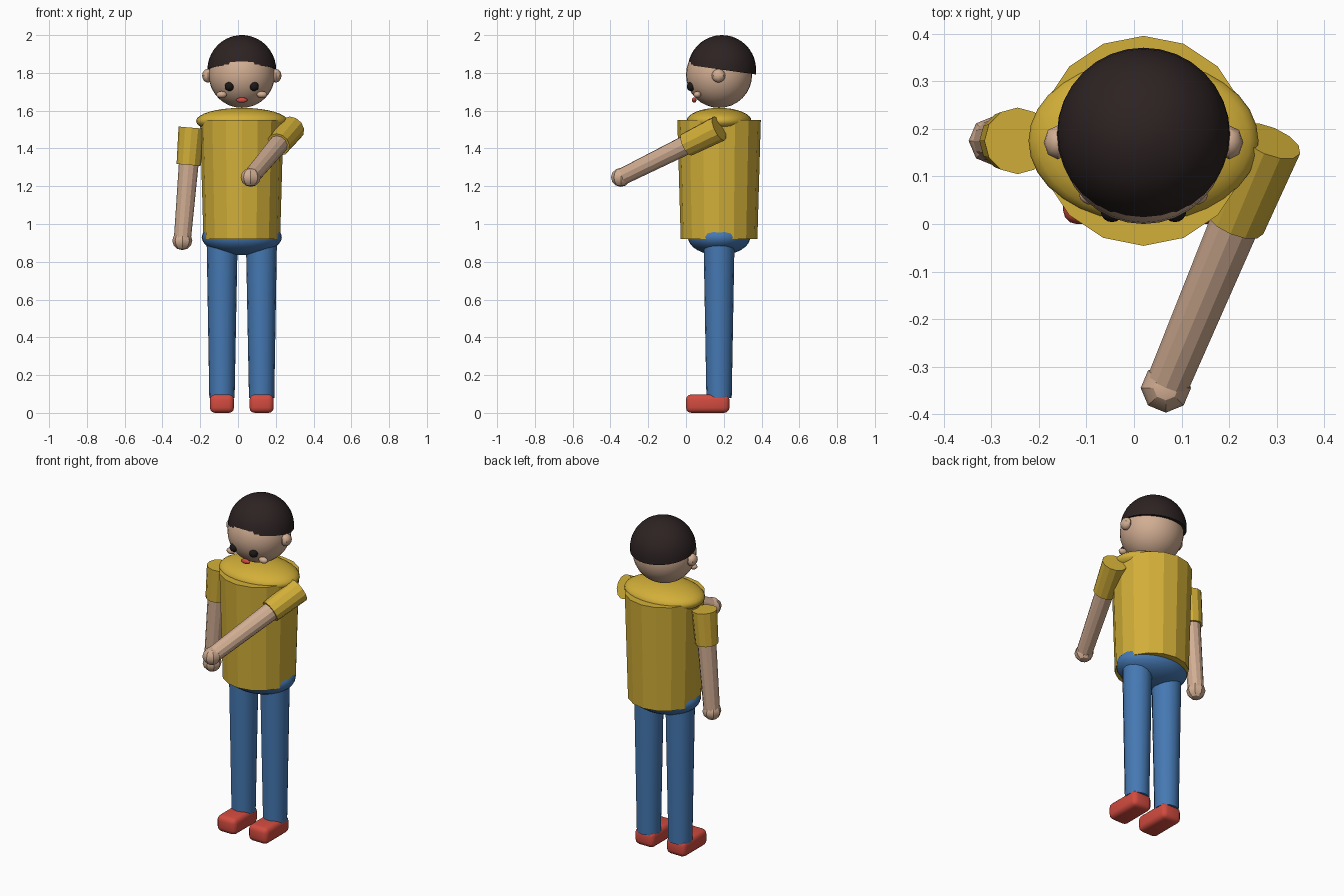
import bpy, bmesh, math
from mathutils import Vector, Matrix

if "Cube" in bpy.data.objects:
    bpy.data.objects.remove(bpy.data.objects["Cube"])

CX, CY = 0.02, 0.175  # body axis


def material(name, rgb):
    m = bpy.data.materials.new(name)
    m.use_nodes = True
    m.diffuse_color = (*rgb, 1)
    m.node_tree.nodes["Principled BSDF"].inputs["Base Color"].default_value = (*rgb, 1)
    return m


skin = material("skin", (0.64, 0.42, 0.29))
yellow = material("shirt yellow", (0.65, 0.43, 0.04))
blue = material("trouser blue", (0.06, 0.19, 0.45))
red = material("shoe red", (0.64, 0.07, 0.05))
dark = material("hair dark brown", (0.026, 0.016, 0.016))
black = material("eye black", (0.012, 0.009, 0.009))


def finish(name, bm, mat, smooth):
    mesh = bpy.data.meshes.new(name)
    bm.to_mesh(mesh)
    bm.free()
    mesh.materials.append(mat)
    obj = bpy.data.objects.new(name, mesh)
    bpy.context.collection.objects.link(obj)
    if smooth:
        bpy.ops.object.select_all(action="DESELECT")
        obj.select_set(True)
        bpy.context.view_layer.objects.active = obj
        bpy.ops.object.shade_smooth_by_angle(angle=math.radians(smooth))
    return obj


def ball(name, centre, radii, mat, segments=32, rings=16, smooth=40):
    bm = bmesh.new()
    bmesh.ops.create_uvsphere(bm, u_segments=segments, v_segments=rings, radius=1)
    bm.transform(Matrix.Translation(centre) @ Matrix.Diagonal((*radii, 1)))
    return finish(name, bm, mat, smooth)


def tube(name, start, end, r1, r2, mat, sides=12, smooth=0):
    """Capped tapered tube from start to end."""
    a, b = Vector(start), Vector(end)
    bm = bmesh.new()
    bmesh.ops.create_cone(bm, cap_ends=True, segments=sides, radius1=r1,
                          radius2=r2, depth=(b - a).length)
    turn = (b - a).to_track_quat("Z", "Y").to_matrix().to_4x4()
    bm.transform(Matrix.Translation((a + b) / 2) @ turn)
    return finish(name, bm, mat, smooth)


# Torso, shoulders and hips
tube("shirt_body", (CX, CY, 0.92), (CX, CY, 1.55), 0.203, 0.221, yellow, 16)
ball("shoulders", (CX, CY, 1.545), (0.242, 0.172, 0.07), yellow)
ball("hips", (CX, CY, 0.93), (0.212, 0.165, 0.095), blue)

# Head
ball("head", (CX, CY, 1.79), (0.175, 0.175, 0.175), skin)

# Hair: upper half of a sphere, tipped slightly backwards
bm = bmesh.new()
bmesh.ops.create_uvsphere(bm, u_segments=32, v_segments=20, radius=1)
cut = bmesh.ops.bisect_plane(bm, geom=bm.verts[:] + bm.edges[:] + bm.faces[:],
                             plane_co=(0, 0, 0), plane_no=(0, 0, 1), clear_inner=True)
rim = [e for e in cut["geom_cut"] if isinstance(e, bmesh.types.BMEdge)]
bmesh.ops.contextual_create(bm, geom=rim)
bm.transform(Matrix.Translation((CX, 0.19, 1.817))
             @ Matrix.Rotation(math.radians(-8), 4, "X")
             @ Matrix.Diagonal((0.182, 0.181, 0.183, 1)))
finish("hair", bm, dark, 40)

# Paired parts: the right side is -x, the left side is +x
for side, s in (("right", -1), ("left", 1)):
    ball(side + "_ear", (CX + s * 0.18, 0.172, 1.785), (0.03, 0.036, 0.036), skin, 8, 8)
    ball(side + "_eye", (CX + s * 0.066, 0.026, 1.728), (0.024, 0.022, 0.024), black, 16, 10)
    ball(side + "_cheek", (CX + s * 0.107, 0.06, 1.685), (0.028, 0.02, 0.018), skin, 16, 10)

    tube(side + "_leg", (CX + s * 0.105, CY, 0.08), (CX + s * 0.104, CY, 0.91),
         0.067, 0.082, blue, 16, 40)

    # Shoe: rounded box
    bm = bmesh.new()
    bmesh.ops.create_cube(bm, size=1)
    bm.transform(Matrix.Translation((CX + s * 0.105, 0.115, 0.049))
                 @ Matrix.Diagonal((0.128, 0.23, 0.098, 1)))
    bmesh.ops.bevel(bm, geom=bm.edges[:], offset=0.028, segments=3, profile=0.5,
                    affect="EDGES")
    finish(side + "_shoe", bm, red, 40)

# Mouth
ball("mouth", (CX, 0.043, 1.656), (0.03, 0.012, 0.014), red, 16, 10)

# Arms: the right one hangs, the left one reaches forward across the body
arms = {
    "right": ((-0.245, CY, 1.51), (-0.295, CY, 0.912)),
    "left": ((0.285, CY, 1.505), (0.067, -0.345, 1.247)),
}
for side, (shoulder, wrist) in arms.items():
    a, b = Vector(shoulder), Vector(wrist)
    tube(side + "_sleeve", a, a.lerp(b, 0.33), 0.07, 0.064, yellow, 12)
    tube(side + "_forearm", a.lerp(b, 0.25), b, 0.053, 0.045, skin, 12)
    ball(side + "_hand", b, (0.053, 0.052, 0.05), skin, 8, 6, 30)
